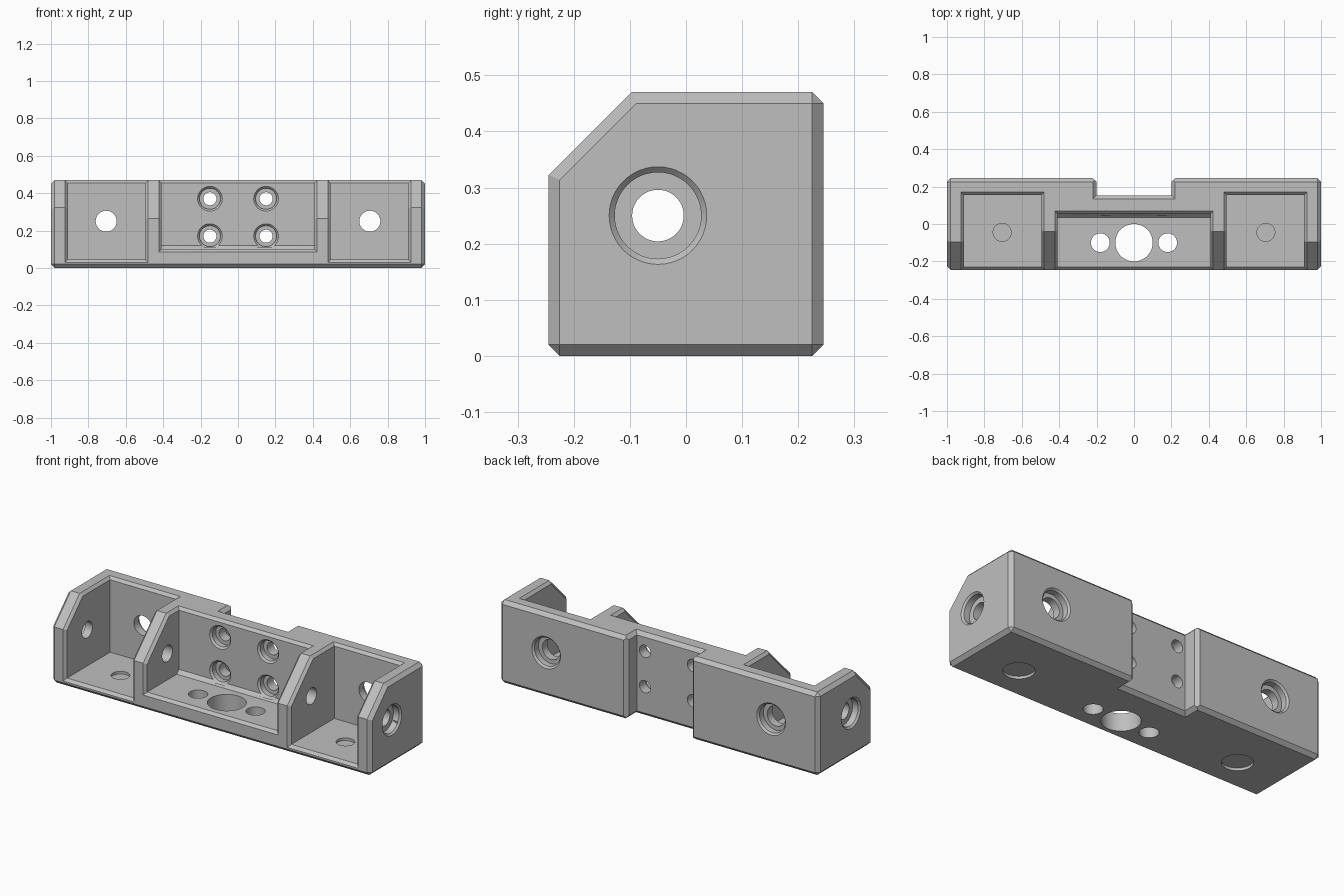
import bpy, bmesh, math
from mathutils import Vector

cube = bpy.data.objects.get("Cube")
if cube:
    bpy.data.objects.remove(cube, do_unlink=True)

W, D, H = 1.0, 0.245, 0.47      # half width, half depth, height
CH, LIP, E = 0.02, 0.015, 0.01  # outer chamfer, pocket chamfer, overshoot
OUTER, INNER = 0.567, 0.51      # sloped front planes: z - y = value
FAR = 0.9
cutters = []


def make_object(name, bm):
    bmesh.ops.recalc_face_normals(bm, faces=bm.faces[:])
    mesh = bpy.data.meshes.new(name)
    bm.to_mesh(mesh)
    bm.free()
    obj = bpy.data.objects.new(name, mesh)
    bpy.context.scene.collection.objects.link(obj)
    return obj


def cut(points):
    """Convex cutter around the given points."""
    bm = bmesh.new()
    for p in points:
        bm.verts.new(p)
    bmesh.ops.convex_hull(bm, input=bm.verts[:])
    bmesh.ops.dissolve_limit(bm, angle_limit=0.001, verts=bm.verts[:], edges=bm.edges[:])
    obj = make_object("cutter", bm)
    obj.hide_render = True
    cutters.append(obj)


def prism(x0, x1, profile):
    cut([(x, y, z) for x in (x0, x1) for y, z in profile])


def flare(place, a0, a1, b0, b1, c):
    """Chamfer the rim of a rectangular opening on the plane given by place."""
    pts = []
    for depth, grow in ((c + E, -E), (-E, c + E)):
        pts += [place(a, b, depth) for a in (a0 - grow, a1 + grow) for b in (b0 - grow, b1 + grow)]
    cut(pts)


def on_front(a, b, d): return (a, d - D, b)
def on_back(a, b, d): return (a, D - d, b)
def on_top(a, b, d): return (a, b, H - d)
def on_bottom(a, b, d): return (a, b, d)


def on_slope(k):
    s = math.sqrt(0.5)
    return lambda a, b, d: (a, -k / 2 + (b + d) * s, k / 2 + (b - d) * s)


def drill(start, axis, *rings, sides=48):
    """Round cutter through (distance, radius) rings along an axis."""
    axis = Vector(axis)
    u = axis.orthogonal().normalized()
    v = axis.cross(u)
    turn = [2 * math.pi * i / sides for i in range(sides)]
    cut([Vector(start) + axis * t + (u * math.cos(q) + v * math.sin(q)) * r
         for t, r in rings for q in turn])


def counterbore(start, axis, r, depth, c):
    drill(start, axis, (-E, r), (depth, r))
    drill(start, axis, (-E, r + c + E), (c + E, r - E))


# Chamfered block with a sloped upper front
bm = bmesh.new()
side = [(-D, 0), (D, 0), (D, H), (H - OUTER, H), (-D, OUTER - D)]
face = bm.faces.new([bm.verts.new((-W, y, z)) for y, z in side])
ext = bmesh.ops.extrude_face_region(bm, geom=[face])
bmesh.ops.translate(bm, vec=(2 * W, 0, 0), verts=[g for g in ext["geom"] if isinstance(g, bmesh.types.BMVert)])
bmesh.ops.recalc_face_normals(bm, faces=bm.faces[:])
sharp = [e for e in bm.edges if e.calc_face_angle() > 1.2]
bmesh.ops.bevel(bm, geom=sharp, offset=CH, segments=1, affect='EDGES', clamp_overlap=True)
body = make_object("mounting_bracket", bm)

# Deeper slope on the inner walls
prism(-0.7, 0.7, [(-FAR, INNER - FAR), (H + 0.1 - INNER, H + 0.1), (-FAR, H + 0.1)])

# Centre pocket with a chamfered floor corner
cx, cfloor, cback = 0.408, 0.10, 0.055
prism(-cx, cx, [(cback, FAR), (cback, cfloor + CH), (cback - CH, cfloor), (-FAR, cfloor), (-FAR, FAR)])
flare(on_front, -cx, cx, cfloor, FAR, LIP)
flare(on_top, -cx, cx, -FAR, cback, LIP)
flare(on_slope(INNER), -cx, cx, -FAR, FAR, LIP)

# Side pockets
px0, px1, pmid, pfloor, pback = 0.495, 0.91, 0.705, 0.045, 0.155
for s in (-1, 1):
    a0, a1 = sorted((s * px0, s * px1))
    prism(a0, a1, [(y, z) for y in (-FAR, pback) for z in (pfloor, FAR)])
    flare(on_front, a0, a1, pfloor, FAR, LIP)
    flare(on_top, a0, a1, -FAR, pback, LIP)
    flare(on_slope(INNER), *sorted((s * px0, s * pmid)), -FAR, FAR, LIP)
    flare(on_slope(OUTER), *sorted((s * pmid, s * px1)), -FAR, FAR, LIP)

# Back notch
nx, ny = 0.2, 0.153
prism(-nx, nx, [(y, z) for y in (ny, FAR) for z in (-FAR, FAR)])
flare(on_back, -nx, nx, -FAR, FAR, CH)
flare(on_top, -nx, nx, ny, FAR, CH)
flare(on_bottom, -nx, nx, ny, FAR, CH)

# Cross bore through all upright walls
hy, hz = -0.05, 0.25
drill((-1.1, hy, hz), (1, 0, 0), (0, 0.046), (2.2, 0.046))
for s in (-1, 1):
    counterbore((s * W, hy, hz), (-s, 0, 0), 0.077, 0.045, 0.01)
    # Back wall hole
    drill((s * pmid, D + 0.1, hz), (0, -1, 0), (0, 0.056), (0.25, 0.056))
    counterbore((s * pmid, D, hz), (0, -1, 0), 0.08, 0.045, 0.01)
    # Floor recesses with a thin web left between them
    drill((s * pmid, -0.045, 0), (0, 0, 1), (-E, 0.08), (0.015, 0.08))
    drill((s * pmid, -0.045, pfloor), (0, 0, -1), (-E, 0.048), (0.015, 0.048))
    # Bolt holes in the centre back wall
    for z in (0.17, 0.37):
        drill((s * 0.15, 0.0, z), (0, 1, 0), (0, 0.035), (0.2, 0.035))
        drill((s * 0.15, 0.0, z), (0, 1, 0), (0, 0.056), (cback + 0.04, 0.056))
        drill((s * 0.15, cback, z), (0, 1, 0), (-E, 0.056 + 2 * E), (2 * E, 0.056 - E))
    # Small floor holes
    drill((s * 0.18, -0.1, -0.1), (0, 0, 1), (0, 0.05), (0.25, 0.05))
drill((0, -0.1, -0.1), (0, 0, 1), (0, 0.1), (0.25, 0.1))

# Carve everything out and bake the result
for c in cutters:
    mod = body.modifiers.new("cut", 'BOOLEAN')
    mod.operation, mod.solver, mod.object = 'DIFFERENCE', 'EXACT', c
bpy.context.view_layer.update()
graph = bpy.context.evaluated_depsgraph_get()
carved = bpy.data.meshes.new_from_object(body.evaluated_get(graph))
body.modifiers.clear()
body.data = carved
for c in cutters:
    bpy.data.objects.remove(c, do_unlink=True)

# Plain grey material
grey = bpy.data.materials.new("grey")
grey.use_nodes = True
colour = (0.52, 0.52, 0.52, 1)
grey.diffuse_color = colour
grey.node_tree.nodes["Principled BSDF"].inputs["Base Color"].default_value = colour
carved.materials.clear()
carved.materials.append(grey)

bpy.ops.object.select_all(action='DESELECT')
body.select_set(True)
bpy.context.view_layer.objects.active = body
bpy.ops.object.shade_smooth_by_angle(angle=math.radians(30))
